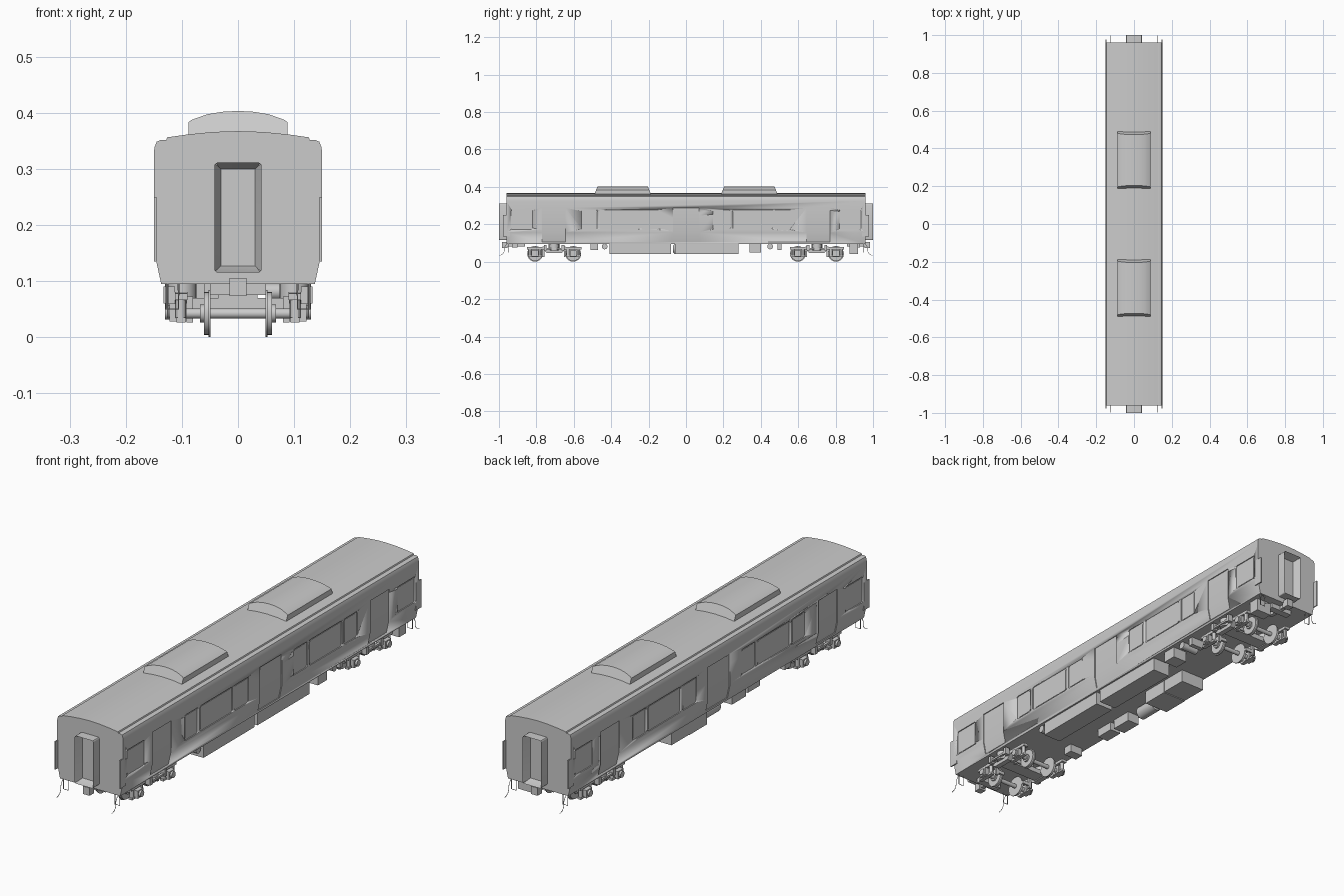
import bpy, bmesh, math

if "Cube" in bpy.data.objects:
    bpy.data.objects.remove(bpy.data.objects["Cube"])

def put(axis, t, p):
    # place a 2D point p on the plane at position t along the axis
    return {'x': (t, p[0], p[1]), 'y': (p[0], t, p[1]), 'z': (p[0], p[1], t)}[axis]

def prism(bm, axis, a, b, pts):
    n = len(pts)
    ra = [bm.verts.new(put(axis, a, p)) for p in pts]
    rb = [bm.verts.new(put(axis, b, p)) for p in pts]
    bm.faces.new(ra)
    bm.faces.new(rb[::-1])
    for i in range(n):
        j = (i + 1) % n
        bm.faces.new((ra[i], rb[i], rb[j], ra[j]))
    return ra, rb

def box(bm, x0, x1, y0, y1, z0, z1):
    prism(bm, 'x', x0, x1, [(y0, z0), (y1, z0), (y1, z1), (y0, z1)])

def circle(c, r, n=20):
    return [(c[0] + r * math.cos(2 * math.pi * i / n), c[1] + r * math.sin(2 * math.pi * i / n)) for i in range(n)]

def rounded(y0, y1, z0, z1, r=0.008, k=4):
    out = []
    for cy, cz, s in ((y1 - r, z1 - r, 0), (y0 + r, z1 - r, 1), (y0 + r, z0 + r, 2), (y1 - r, z0 + r, 3)):
        for i in range(k + 1):
            t = (s + i / k) * math.pi / 2
            out.append((cy + r * math.cos(t), cz + r * math.sin(t)))
    return out

def finish(name, bm, angle=30):
    bmesh.ops.recalc_face_normals(bm, faces=bm.faces)
    me = bpy.data.meshes.new(name)
    bm.to_mesh(me)
    bm.free()
    ob = bpy.data.objects.new(name, me)
    bpy.context.collection.objects.link(ob)
    bpy.ops.object.select_all(action='DESELECT')
    bpy.context.view_layer.objects.active = ob
    ob.select_set(True)
    bpy.ops.object.shade_smooth_by_angle(angle=math.radians(angle))
    return ob

def wire(name, pts, r, cyclic=False, kind='POLY'):
    cu = bpy.data.curves.new(name, 'CURVE')
    cu.dimensions = '3D'
    cu.bevel_depth, cu.bevel_resolution = r, 1
    sp = cu.splines.new(kind)
    sp.points.add(len(pts) - 1)
    for p, q in zip(sp.points, pts):
        p.co = (*q, 1)
    sp.use_cyclic_u = cyclic
    if kind == 'NURBS':
        sp.use_endpoint_u, sp.order_u = True, 3
    bpy.context.collection.objects.link(bpy.data.objects.new(name, cu))

# body shell from its cross-section
half = [(0.137, 0.095), (0.15, 0.155), (0.15, 0.325), (0.149, 0.338), (0.145, 0.348), (0.138, 0.351),
        (0.128, 0.351), (0.126, 0.356), (0.09, 0.361), (0.045, 0.3655), (0, 0.367)]
bm = bmesh.new()
prism(bm, 'y', -0.96, 0.96, half + [(-x, z) for x, z in half[-2::-1]])
body = finish('body_shell', bm)

# shallow recesses for windows and doors
bm = bmesh.new()
windows = [(0.82, 0.935), (0.475, 0.56), (0.25, 0.46), (0.145, 0.235)]
doors = [(-0.77, -0.645), (-0.07, 0.07), (0.645, 0.77)]
for s in (-1, 1):
    for e in (-1, 1):
        for a, b in windows:
            prism(bm, 'x', s * 0.146, s * 0.2, rounded(min(e * a, e * b), max(e * a, e * b), 0.172, 0.277))
    for a, b in doors:
        prism(bm, 'y', a, b, [(s * x, z) for x, z in ((0.146, 0.288), (0.146, 0.155), (0.1355, 0.106), (0.2, 0.106), (0.2, 0.288))])
cutter = finish('opening_cutter', bm)
cutter.hide_render = True
mod = body.modifiers.new('openings', 'BOOLEAN')
mod.object, mod.operation, mod.solver = cutter, 'DIFFERENCE', 'EXACT'
bpy.context.view_layer.objects.active = body
bpy.ops.object.modifier_apply(modifier=mod.name)
bpy.data.objects.remove(cutter)

# raised door and window panels, leaving a fine groove round each
bm = bmesh.new()
for s in (-1, 1):
    for e in (-1, 1):
        for a, b in windows:
            y0, y1 = sorted((e * a, e * b))
            prism(bm, 'x', s * 0.143, s * 0.1475, rounded(y0 + 0.005, y1 - 0.005, 0.177, 0.272, 0.006))
finish('window_panes', bm)

# roof air-conditioner housings with sloping ends
for e in (-1, 1):
    bm = bmesh.new()
    pts = [(0.088, 0.355), (0.088, 0.383), (0.083, 0.387), (0.055, 0.397), (0.028, 0.4015), (0, 0.403)]
    ra, rb = prism(bm, 'y', e * 0.185, e * 0.492, pts + [(-x, z) for x, z in pts[-2::-1]])
    for ring, sgn in ((ra, e), (rb, -e)):
        for v in ring:
            v.co.y += sgn * (v.co.z - 0.355) * 0.4
    finish('roof_unit', bm, 20)

# end gangways, corner plates, couplers
for e in (-1, 1):
    bm = bmesh.new()
    ra, rb = prism(bm, 'y', e * 0.955, e * 1.0, rounded(-0.042, 0.042, 0.115, 0.311, 0.006, 3))
    face = next(f for f in bm.faces if all(abs(v.co.y) > 0.99 for v in f.verts))
    bmesh.ops.inset_region(bm, faces=[face], thickness=0.005)
    bmesh.ops.inset_region(bm, faces=[face], thickness=0.012, depth=0)
    for v in face.verts:
        v.co.y = e * 0.966
    finish('gangway', bm)
    bm = bmesh.new()
    for s in (-1, 1):
        box(bm, s * 0.145, s * 0.15, e * 0.94, e * 0.978, 0.135, 0.25)
    finish('corner_plates', bm)
    bm = bmesh.new()
    box(bm, -0.008, 0.008, e * 0.86, e * 0.96, 0.08, 0.094)
    box(bm, -0.015, 0.015, e * 0.955, e * 0.985, 0.073, 0.105)
    box(bm, -0.05, 0.05, e * 0.9, e * 0.93, 0.075, 0.096)
    finish('coupler', bm)
    for s in (-1, 1):
        x = s * 0.128
        wire('step_loop', [(x, e * 0.95, 0.096), (x, e * 0.95, 0.05), (x - s * 0.022, e * 0.95, 0.05), (x - s * 0.022, e * 0.95, 0.096)], 0.0015)
        wire('hose', [(s * 0.125, e * 0.955, 0.097), (s * 0.125, e * 0.972, 0.08), (s * 0.125, e * 0.972, 0.05),
                      (s * 0.125, e * 0.985, 0.036), (s * 0.125, e * 0.998, 0.034)], 0.0012, kind='NURBS')

# bogies
for c in (-0.705, 0.7):
    wheel_y = (c - 0.102, c + 0.102)
    bm = bmesh.new()
    for y in wheel_y:
        prism(bm, 'x', -0.115, 0.115, circle((y, 0.042), 0.009, 16))
        for s in (-1, 1):
            prism(bm, 'x', s * 0.049, s * 0.0525, circle((y, 0.042), 0.042, 32))
            prism(bm, 'x', s * 0.0525, s * 0.061, circle((y, 0.042), 0.038, 32))
            prism(bm, 'x', s * 0.061, s * 0.068, circle((y, 0.042), 0.016, 20))
    finish('wheelsets', bm)
    bm = bmesh.new()
    prof = [(-0.145, 0.066), (-0.06, 0.066), (-0.04, 0.046), (0.04, 0.046), (0.06, 0.066), (0.145, 0.066),
            (0.145, 0.078), (0.055, 0.08), (0.035, 0.064), (-0.035, 0.064), (-0.055, 0.08), (-0.145, 0.078)]
    for s in (-1, 1):
        prism(bm, 'x', s * 0.09, s * 0.112, [(c + y, z) for y, z in prof])
        for y in wheel_y:
            # axle box, its cap and its springs
            box(bm, s * 0.092, s * 0.122, y - 0.018, y + 0.018, 0.028, 0.06)
            prism(bm, 'x', s * 0.122, s * 0.13, circle((y, 0.044), 0.013, 16))
            for d in (-0.028, 0.028):
                prism(bm, 'z', 0.034, 0.068, circle((s * 0.102, y + d), 0.009, 12))
            box(bm, s * 0.094, s * 0.11, y - 0.038, y + 0.038, 0.026, 0.035)
            # brake block hanger
            d = -1 if y > c else 1
            box(bm, s * 0.08, s * 0.092, y + d * 0.04, y + d * 0.05, 0.026, 0.072)
            box(bm, s * 0.05, s * 0.088, y + d * 0.041, y + d * 0.049, 0.036, 0.05)
        # bolster spring and damper
        prism(bm, 'z', 0.06, 0.096, circle((s * 0.1, c), 0.026, 20))
        box(bm, s * 0.12, s * 0.13, c - 0.05, c + 0.05, 0.066, 0.074)
        box(bm, s * 0.112, s * 0.133, c - 0.055, c - 0.04, 0.06, 0.09)
        box(bm, s * 0.112, s * 0.133, c + 0.04, c + 0.055, 0.06, 0.09)
    box(bm, -0.1, 0.1, c - 0.028, c + 0.028, 0.05, 0.07)
    box(bm, -0.035, 0.035, c - 0.03, c + 0.03, 0.07, 0.096)
    finish('bogie_frame', bm)

# underfloor equipment boxes: x0, x1, y0, y1, z0
bm = bmesh.new()
for x0, x1, y0, y1, z0 in ((0.05, 0.13, -0.41, -0.08, 0.04), (0.05, 0.13, -0.06, 0.28, 0.04),
                           (-0.13, -0.02, 0.05, 0.165, 0.04), (-0.13, -0.02, 0.167, 0.28, 0.042),
                           (0.06, 0.125, 0.34, 0.4, 0.05), (0.06, 0.12, 0.49, 0.51, 0.062),
                           (-0.125, -0.07, -0.21, -0.12, 0.055), (-0.12, -0.07, -0.31, -0.23, 0.06),
                           (-0.12, -0.06, -0.51, -0.47, 0.062), (0.05, 0.12, 0.875, 0.92, 0.042)):
    box(bm, x0, x1, y0, y1, z0, 0.096)
finish('underfloor_boxes', bm)

# air tanks
bm = bmesh.new()
prism(bm, 'y', -0.06, 0.035, circle((-0.09, 0.068), 0.027, 24))
for y0, y1 in ((-0.06, -0.07), (0.035, 0.045)):
    ra, rb = prism(bm, 'y', y0, y1, circle((-0.09, 0.068), 0.027, 24))
    for v in rb:
        v.co.x = -0.09 + (v.co.x + 0.09) * 0.65
        v.co.z = 0.068 + (v.co.z - 0.068) * 0.65
prism(bm, 'x', 0.05, 0.125, circle((-0.435, 0.081), 0.015, 16))
prism(bm, 'x', 0.05, 0.125, circle((0.45, 0.081), 0.015, 16))
finish('air_tanks', bm, 40)
